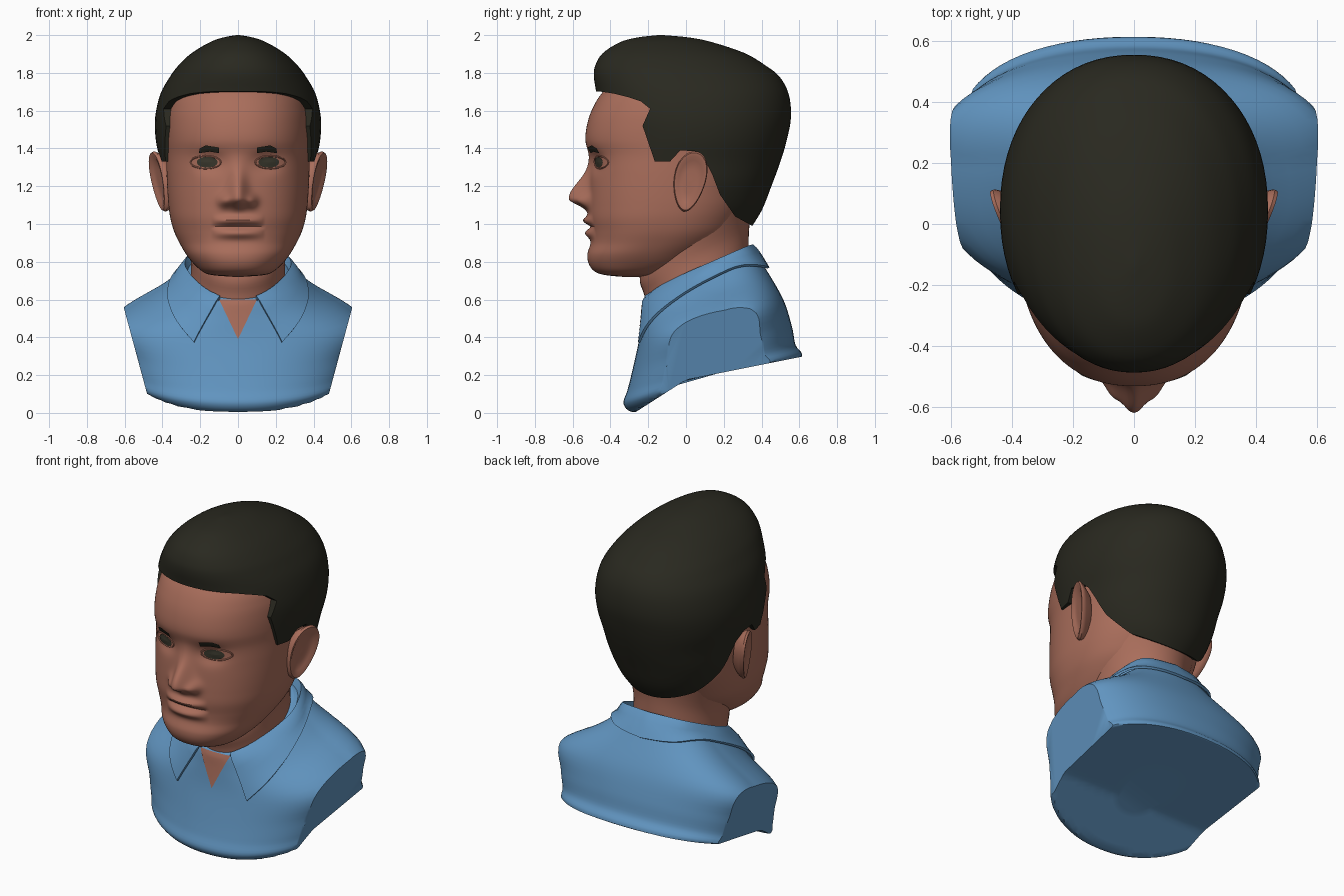
import bpy, bmesh, math
from mathutils import Vector
from mathutils.bvhtree import BVHTree

if "Cube" in bpy.data.objects:
    bpy.data.objects.remove(bpy.data.objects["Cube"])


def material(name, rgb):
    m = bpy.data.materials.new(name)
    m.use_nodes = True
    m.diffuse_color = (*rgb, 1)
    node = next(n for n in m.node_tree.nodes if n.type == 'BSDF_PRINCIPLED')
    node.inputs["Base Color"].default_value = (*rgb, 1)
    node.inputs["Roughness"].default_value = 0.8
    return m


SKIN = material("warm skin", (.40, .155, .105))
HAIR = material("dark hair", (.022, .0215, .014))
SHIRT = material("blue cloth", (.12, .30, .53))
IRIS = material("dark iris", (.04, .038, .025))


def activate(ob):
    bpy.ops.object.select_all(action='DESELECT')
    ob.select_set(True)
    bpy.context.view_layer.objects.active = ob


def smooth(ob, angle=40):
    activate(ob)
    bpy.ops.object.shade_smooth_by_angle(angle=math.radians(angle))


def finish(name, bm, mat, recalc=True):
    if recalc:
        bmesh.ops.recalc_face_normals(bm, faces=bm.faces[:])
    me = bpy.data.meshes.new(name)
    bm.to_mesh(me)
    bm.free()
    ob = bpy.data.objects.new(name, me)
    bpy.context.collection.objects.link(ob)
    me.materials.append(mat)
    smooth(ob)
    return ob


def tree(ob):
    return BVHTree.FromPolygons([v.co.copy() for v in ob.data.vertices],
                                [tuple(p.vertices) for p in ob.data.polygons])


def spline(pts, k):
    """Smooth curve through points of any dimension."""
    out, last = [], len(pts) - 1
    for i in range(last):
        four = pts[max(i - 1, 0)], pts[i], pts[i + 1], pts[min(i + 2, last)]
        for j in range(k):
            t = j / k
            out.append([.5 * (2*b + (c - a)*t + (2*a - 5*b + 4*c - d)*t*t
                              + (3*b - a - 3*c + d)*t**3) for a, b, c, d in zip(*four)])
    out.append(list(pts[-1]))
    return out


def bridge(bm, rings, closed=True):
    for r, s in zip(rings, rings[1:]):
        n = len(r)
        for i in range(n if closed else n - 1):
            j = (i + 1) % n
            bm.faces.new((r[i], r[j], s[j], s[i]))


def loft(rows, k, cols, power=2.0, warp=1.0, shape=None):
    """Rows are (half width, front y, front z, back y, back z)."""
    bm, rings = bmesh.new(), []
    bend = lambda v: math.copysign(abs(v) ** (2 / power), v)
    for w, fy, fz, by, bz in spline(rows, k):
        ring = []
        for i in range(cols):
            u = 2 * i / cols - 1
            a = math.pi * (warp * u + (1 - warp) * u**3)
            t = (1 - bend(math.cos(a))) / 2
            p = Vector((w * bend(math.sin(a)), fy + (by - fy) * t, fz + (bz - fz) * t))
            ring.append(bm.verts.new(shape(p) if shape else p))
        rings.append(ring)
    bridge(bm, rings)
    bm.faces.new(rings[0])
    bm.faces.new(rings[-1])
    return bm


def level(rows):
    return [(w, f, z, b, z) for z, w, f, b in rows]


# Head, with nose, lips and eye sockets pushed out of the face
def bump(v, centre, size):
    return math.exp(-((v - centre) / size) ** 2)


def face(p):
    if p.y > -.2:
        return p
    x, z = abs(p.x), p.z
    up = z > 1.135
    out = .107 * bump(z, 1.135, .12 if up else .045) * bump(x, 0, .043 + .017 * bump(z, 1.13, .06))
    out += .035 * bump(x, .074, .03) * bump(z, 1.12, .033)
    out -= .034 * bump(x, .15, .075) * bump(z, 1.325, .05)
    out += .018 * bump(x, .165, .05) * bump(z, 1.325, .025)
    lip = max(0, 1 - (x / .14) ** 2)
    out += lip * (.032 * bump(z, 1.018, .022) + .03 * bump(z, .95, .026))
    out -= .012 * lip ** .5 * bump(z, .985, .01)
    return Vector((p.x, p.y - out, p.z))


head = finish("head", loft(level([
    (.72, .02, -.33, -.25), (.73, .14, -.43, -.12), (.75, .19, -.485, -.05),
    (.79, .235, -.515, .05), (.84, .275, -.522, .12), (.90, .31, -.505, .2),
    (.96, .338, -.505, .26), (1.03, .358, -.515, .30), (1.10, .368, -.515, .33),
    (1.18, .374, -.512, .35), (1.27, .378, -.508, .38), (1.36, .38, -.512, .43),
    (1.44, .383, -.532, .46), (1.52, .383, -.525, .48), (1.6, .375, -.5, .48),
    (1.68, .35, -.455, .46), (1.76, .28, -.38, .38), (1.83, .18, -.25, .25),
    (1.86, .04, -.08, .03)]), 8, 144, 2.25, .45, face), SKIN)
neck = finish("neck", loft([
    (.30, -.2, .9, .36, 1.16), (.255, -.245, .72, .335, .98), (.25, -.22, .62, .33, .85),
    (.25, -.2, .5, .32, .75), (.2, -.18, .4, .28, .6)], 5, 48), SKIN)

# Hair, a full cap trimmed along the hairline
hair = finish("hair", loft(level([
    (2.0, .01, -.15, -.12), (1.987, .08, -.26, .02), (1.962, .15, -.35, .14),
    (1.905, .245, -.44, .31), (1.84, .315, -.48, .42), (1.78, .36, -.488, .495),
    (1.69, .41, -.475, .543), (1.57, .438, -.47, .556), (1.45, .436, -.45, .535),
    (1.33, .412, -.45, .5), (1.2, .39, -.42, .452), (1.07, .33, -.36, .4),
    (.96, .24, -.3, .33)]), 4, 72, 2.15), HAIR)
hairline = [(-.8, 1.73), (-.445, 1.70), (-.38, 1.69), (-.3, 1.67), (-.24, 1.65), (-.19, 1.61),
            (-.23, 1.52), (-.165, 1.33), (-.085, 1.33), (-.03, 1.39), (.05, 1.385), (.1, 1.34),
            (.14, 1.26), (.18, 1.155), (.26, 1.04), (.35, .99), (.8, .97), (.8, 2.2), (-.8, 2.2)]
bm = bmesh.new()
sides = [[bm.verts.new((x, y, z)) for y, z in hairline] for x in (-1, 1)]
bridge(bm, sides)
for side in sides:
    bm.faces.new(side)
cutter = finish("hairline_cutter", bm, HAIR)
cutter.hide_render = True
activate(hair)
mod = hair.modifiers.new("trim", 'BOOLEAN')
mod.operation, mod.solver, mod.object = 'INTERSECT', 'EXACT', cutter
bpy.ops.object.modifier_apply(modifier=mod.name)
bpy.data.objects.remove(cutter)
smooth(hair)

# Ears, a soft rim around a shallow dish
for sign, side in ((1, "left"), (-1, "right")):
    bm, rings = bmesh.new(), []
    for size, dx in ((.7, -.07), (.95, -.025), (1, -.005), (.95, .008), (.84, .007),
                     (.7, -.003), (.4, -.008), (.05, -.006)):
        ring = []
        for i in range(32):
            c, s = (f(math.tau * i / 32) for f in (math.cos, math.sin))
            y = .02 + size * (.085 * c * (1 + .2 * s) + .025 * s)
            x = .42 + .38 * (y - .02) + .02 * s * size + dx
            ring.append(bm.verts.new((sign * x, y, 1.225 + .16 * s * size)))
        rings.append(ring)
    bridge(bm, rings)
    bm.faces.new(rings[0])
    bm.faces.new(rings[-1])
    finish(side + "_ear", bm, SKIN)


# Shirt body, broad across the back, arched underneath and cut flat at both arms
def drape(p):
    floor = .175 + min(.64 * p.y, .2 * p.y)
    return Vector((p.x * (1 + .6 * max(0, p.y - .2)), min(p.y, .62), max(p.z, floor, 0)))


bm = loft([(.25, -.2, .61, .33, .86), (.30, -.225, .59, .37, .84), (.42, -.235, .5, .43, .75),
           (.64, -.25, .38, .515, .6), (.61, -.285, .22, .56, .46), (.585, -.31, .12, .58, .36),
           (.56, -.33, .045, .615, .30), (.43, -.265, 0, .56, .2), (.15, -.05, 0, .3, .2)],
          5, 96, 2.2, shape=drape)
for sign in (1, -1):
    cut = bmesh.ops.bisect_plane(bm, geom=bm.verts[:] + bm.edges[:] + bm.faces[:],
                                 plane_co=(sign * .6, .24, .54), clear_outer=True,
                                 plane_no=Vector((sign, 0, -.27)).normalized())
    edges = [e for e in cut["geom_cut"] if isinstance(e, bmesh.types.BMEdge)]
    bmesh.ops.edgeloop_fill(bm, edges=edges)
shirt = finish("shirt", bm, SHIRT)
cloth, skin = tree(shirt), tree(head)


# Collar, a folded band with two pointed flaps
def above(p, gap):
    spot, normal, _, _ = cloth.find_nearest(p)
    return spot + normal * gap if (p - spot).dot(normal) < gap else p


fold = [(.10, -.215, .61), (.19, -.14, .665), (.26, 0, .735), (.28, .15, .80),
        (.2, .31, .87), (0, .355, .885)]
hem = [(.23, -.23, .37), (.325, -.14, .49), (.36, .02, .635), (.32, .2, .73),
       (.19, .37, .755), (0, .425, .76)]
rows = []
for chain in (fold, hem):
    half = spline(chain, 6)
    rows.append([Vector(p) for p in half + [(-x, y, z) for x, y, z in half[-2::-1]]])
bm, rings = bmesh.new(), []
rings.append([bm.verts.new((p.x * .93, (p.y - .05) * .93 + .05, p.z - .07)) for p in rows[0]])
for t in (0, .1, .3, .5, .75, 1):
    ring = []
    for a, b in zip(*rows):
        p = a.lerp(b, t)
        out = Vector((p.x, p.y - .08, 0)).normalized()
        ring.append(bm.verts.new(above(p + out * .05 * t * (1 - t), .014)))
    rings.append(ring)
bridge(bm, rings, closed=False)
collar = finish("collar", bm, SHIRT)
mod = collar.modifiers.new("thickness", 'SOLIDIFY')
mod.thickness, mod.offset = .014, 0
bpy.ops.object.modifier_apply(modifier=mod.name)
smooth(collar)


# Thin plates laid over a surface from the front
def drop(surface, x, z, gap):
    spot = surface.ray_cast(Vector((x, -2, z)), Vector((0, 1, 0)))[0]
    return (x, (spot.y if spot else -.22) - gap, z)


def plate(name, outline, surface, mat, gap):
    pts = []
    for (x, z), (x2, z2) in zip(outline, outline[1:] + outline[:1]):
        pts += [(x + (x2 - x) * i / 6, z + (z2 - z) * i / 6) for i in range(6)]
    cx, cz = (sum(v) / len(pts) for v in zip(*pts))
    bm = bmesh.new()
    rings = [[bm.verts.new(drop(surface, cx + (x - cx) * s, cz + (z - cz) * s, gap))
              for x, z in pts] for s in (.05, .25, .5, .75, 1)]
    bridge(bm, rings)
    bm.faces.new(rings[0])
    bm.normal_update()
    bmesh.ops.reverse_faces(bm, faces=[f for f in bm.faces if f.normal.y > 0])
    return finish(name, bm, mat, recalc=False)


plate("open_neck", [(-.1, .6), (.1, .6), (0, .39)], cloth, SKIN, .006)
brow = [(.1, 1.375), (.15, 1.383), (.207, 1.375), (.203, 1.4), (.17, 1.416), (.1, 1.405)]
for sign, side in ((1, "left"), (-1, "right")):
    plate(side + "_eyebrow", [(sign * x, z) for x, z in brow], skin, HAIR, .009)
    turn = [math.tau * i / 24 for i in range(24)]
    plate(side + "_iris", [(sign * .163 + .055 * math.cos(a), 1.327 + .029 * math.sin(a))
                           for a in turn], skin, IRIS, .005)
    # Eyelids, a thin roll around the eye
    curve = bpy.data.curves.new(side + "_eyelids", 'CURVE')
    curve.dimensions, curve.bevel_depth, curve.bevel_resolution = '3D', .005, 2
    line = curve.splines.new('POLY')
    line.points.add(len(turn) - 1)
    line.use_cyclic_u = True
    for point, a in zip(line.points, turn):
        point.co = (*drop(skin, sign * .172 + .08 * math.cos(a), 1.327 + .033 * math.sin(a), 0), 1)
    lids = bpy.data.objects.new(side + "_eyelids", curve)
    bpy.context.collection.objects.link(lids)
    curve.materials.append(SKIN)
    activate(lids)
    bpy.ops.object.convert(target='MESH')
    smooth(lids)
